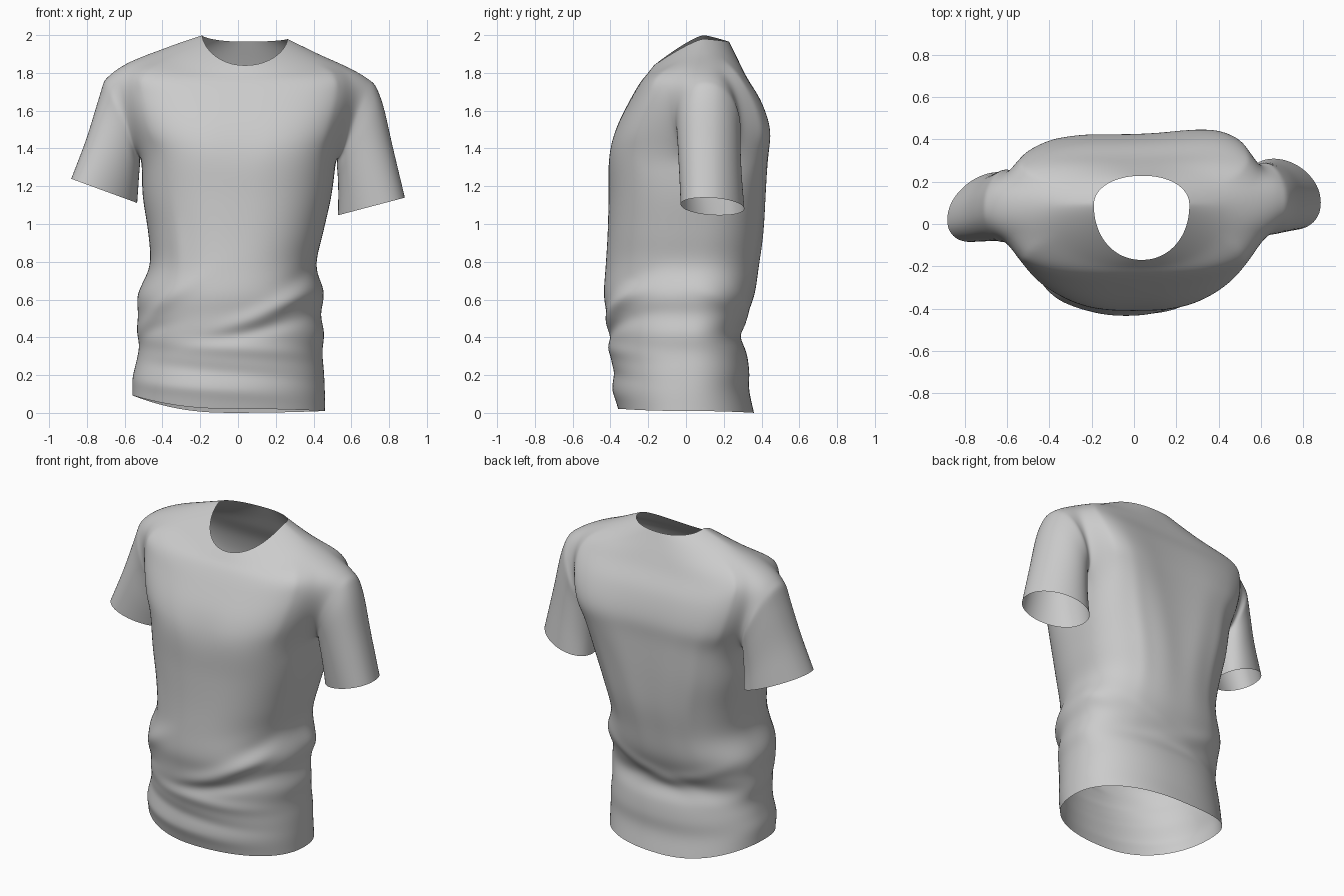
import bpy, bmesh, math
from mathutils import Vector

if "Cube" in bpy.data.objects:
    bpy.data.objects.remove(bpy.data.objects["Cube"])

N, SUB = 80, 4            # points around, steps between key rings

# Torso key rings: z, left x, right x, front y, back y, roundness exponent
LOWER = [
    (0.01, -.560, .460, -.360, .360, 2.2), (0.12, -.558, .460, -.385, .335, 2.2),
    (0.22, -.540, .455, -.390, .335, 2.2), (0.32, -.525, .447, -.400, .320, 2.2),
    (0.42, -.535, .456, -.410, .285, 2.2), (0.52, -.530, .440, -.420, .325, 2.2),
    (0.63, -.530, .453, -.435, .365, 2.2), (0.78, -.468, .415, -.425, .390, 2.3),
    (0.95, -.475, .450, -.415, .415, 2.4), (1.15, -.505, .495, -.410, .425, 2.5),
    (1.36, -.515, .525, -.410, .425, 2.7), (1.50, -.570, .575, -.375, .425, 2.8),
]
# Shoulder and neck rings: xl, xr, yf, yb, centre y, z left, z right, z front, z back, front and back exponents
UPPER = [
    (-.62, .625, -.300, .385, .075, 1.70, 1.69, 1.65, 1.65, 2.8, 3.5),
    (-.62, .62, -.245, .322, .08, 1.860, 1.825, 1.745, 1.77, 2.7, 3.2),
    (-.40, .44, -.205, .275, .085, 1.930, 1.895, 1.795, 1.87, 2.3, 2.5),
    (-.19, .262, -.170, .228, .09, 2.00, 1.98, 1.84, 1.965, 2.1, 2.1),
]
# Cloth folds: angle, z, rise per radian, half length (radians), width, height
FOLDS = [
    (298, .56, .22, .55, .045, .024), (285, .44, .10, .6, .035, -.016),
    (275, .34, -.03, .8, .035, .012), (262, .22, -.05, .9, .035, -.009),
    (225, .58, .28, .4, .05, .014), (215, .44, .1, .4, .035, -.008),
    (250, .13, -.04, .8, .03, .007), (322, .70, .1, .35, .05, -.014),
    (75, .52, -.18, .6, .04, .012), (110, .50, .15, .6, .04, .010),
    (20, .62, -.15, .4, .04, .010), (60, 1.0, 0, .09, .35, .008),
    (120, 1.05, 0, .10, .35, .008), (90, 1.1, 0, .12, .35, -.010),
    (232, .85, 0, .12, .2, .010), (270, 1.42, 0, .12, .12, -.006),
]


def catmull(keys, u):
    """Smooth interpolation through a list of tuples."""
    i = min(int(u), len(keys) - 2)
    t = u - i
    k1, k2 = keys[i], keys[i + 1]
    k0 = keys[i - 1] if i else [2 * a - b for a, b in zip(k1, k2)]
    k3 = keys[i + 2] if i + 2 < len(keys) else [2 * b - a for a, b in zip(k1, k2)]
    return [b + .5 * t * (c - a + t * (2 * a - 5 * b + 4 * c - d + t * (3 * (b - c) + d - a)))
            for a, b, c, d in zip(k0, k1, k2, k3)]


def full_key(z, xl, xr, yf, yb, n):
    lift = .085 * max(0, 1 - z / .5)          # hem rides up on the left
    tilt = .012 * (z < .1)                    # and slightly at the front
    n_back = n + .8 * max(0, min(1, (z - 1) / .5))
    return (xl, xr, yf, yb, .01 + .06 * min(1, z / 1.4), z + lift, z, z + tilt, z - .8 * tilt, n, n_back)


def torso_point(k, a, p):
    xl, xr, yf, yb, cy, zl, zr, zf, zb, nf, nb = k
    c, s = math.cos(a), math.sin(a)
    n = nb if s > 0 else nf
    x = (xl + xr) / 2 + (xr - xl) / 2 * math.copysign(abs(c) ** (2 / n), c)
    y = cy + (yb - cy if s > 0 else cy - yf) * math.copysign(abs(s) ** (2 / n), s)
    w = abs(s) ** p
    z = (zr if c > 0 else zl) * (1 - w) + (zb if s > 0 else zf) * w
    # Right shoulder blade sits further back
    if s > 0 and c > 0:
        y += .05 * math.sin(2 * a) * math.exp(-((z - 1.5) / .25) ** 2)
    d = 0
    for deg, z0, slope, length, width, height in FOLDS:
        da = (a - math.radians(deg) + math.pi) % (2 * math.pi) - math.pi
        d += height * math.exp(-(da / length) ** 2 - ((z - z0 - slope * da) / width) ** 2)
    return Vector((x + c * d, y + s * d, z))


bm = bmesh.new()

# Torso
keys = [full_key(*r) for r in LOWER] + UPPER
levels = (len(keys) - 1) * SUB
grid = []
for j in range(levels + 1):
    k = catmull(keys, j / SUB)
    p = 2 - .8 * max(0, min(1, (j / SUB - 9) / 4))
    grid.append([bm.verts.new(torso_point(k, 2 * math.pi * i / N, p)) for i in range(N)])

LOW, HIGH, HALF = 10 * SUB, 13 * SUB, 4       # armhole extent in the grid
for j in range(levels):
    for i in range(N):
        in_hole = LOW <= j < HIGH and any(-HALF <= (i - s + N // 2) % N - N // 2 < HALF
                                          for s in (0, N // 2))
        if not in_hole:
            bm.faces.new((grid[j][i], grid[j][(i + 1) % N],
                          grid[j + 1][(i + 1) % N], grid[j + 1][i]))


def armhole(side):
    col = [(side + c) % N for c in range(-HALF, HALF + 1)]
    loop = [grid[LOW][c] for c in col]
    loop += [grid[j][col[-1]] for j in range(LOW + 1, HIGH + 1)]
    loop += [grid[HIGH][c] for c in reversed(col[:-1])]
    loop += [grid[j][col[0]] for j in range(HIGH - 1, LOW, -1)]
    return loop


def sleeve(side, stations):
    """Tube from the armhole through stations: outer x,z, inner x,z, centre y, half depth, y skew."""
    loop = armhole(side)
    ys, zs = [v.co.y for v in loop], [v.co.z for v in loop]
    yc, zc = (max(ys) + min(ys)) / 2, (max(zs) + min(zs)) / 2
    yr, zr = (max(ys) - min(ys)) / 2, (max(zs) - min(zs)) / 2
    tracks = []
    for v in loop:
        a = math.atan2((v.co.z - zc) / zr, (v.co.y - yc) / yr)
        path = [tuple(v.co)]
        for ox, oz, ix, iz, cy, ry, skew in stations:
            s = math.sin(a)
            path.append(((ox + ix) / 2 + (ox - ix) / 2 * s,
                         cy + ry * math.cos(a) + skew * s,
                         (oz + iz) / 2 + (oz - iz) / 2 * s))
        steps = len(stations) * SUB
        tracks.append([v] + [bm.verts.new(catmull(path, t / SUB)) for t in range(1, steps + 1)])
    for a, b in zip(tracks, tracks[1:] + tracks[:1]):
        for t in range(len(a) - 1):
            bm.faces.new((a[t], b[t], b[t + 1], a[t + 1]))
    # Soften the seam between sleeve and torso, but leave the armpit crease tighter
    near = set(loop)
    for rounds in (4, 6, 6, 6):
        near |= {e.other_vert(v) for v in near for e in v.link_edges}
        for _ in range(rounds):
            bmesh.ops.smooth_vert(bm, verts=[v for v in near if v.co.z > 1.3], factor=.5,
                                  use_axis_x=True, use_axis_y=True, use_axis_z=True)


# Sleeves
sleeve(0, [(.705, 1.770, .520, 1.32, .115, .175, -.01), (.765, 1.645, .525, 1.26, .12, .168, -.02),
           (.818, 1.42, .528, 1.16, .128, .165, -.03), (.885, 1.14, .525, 1.045, .14, .165, -.04)])
sleeve(N // 2, [(-.695, 1.79, -.515, 1.33, .085, .175, -.01), (-.740, 1.66, -.520, 1.27, .085, .165, -.02),
                (-.805, 1.45, -.525, 1.19, .08, .158, -.04), (-.885, 1.24, -.53, 1.11, .08, .155, -.06)])

bmesh.ops.recalc_face_normals(bm, faces=bm.faces[:])
for f in bm.faces:
    f.smooth = True
mesh = bpy.data.meshes.new("shirt")
bm.to_mesh(mesh)
bm.free()
shirt = bpy.data.objects.new("shirt", mesh)
bpy.context.collection.objects.link(shirt)
sub = shirt.modifiers.new("smooth_cloth", 'SUBSURF')
sub.levels = sub.render_levels = 1
